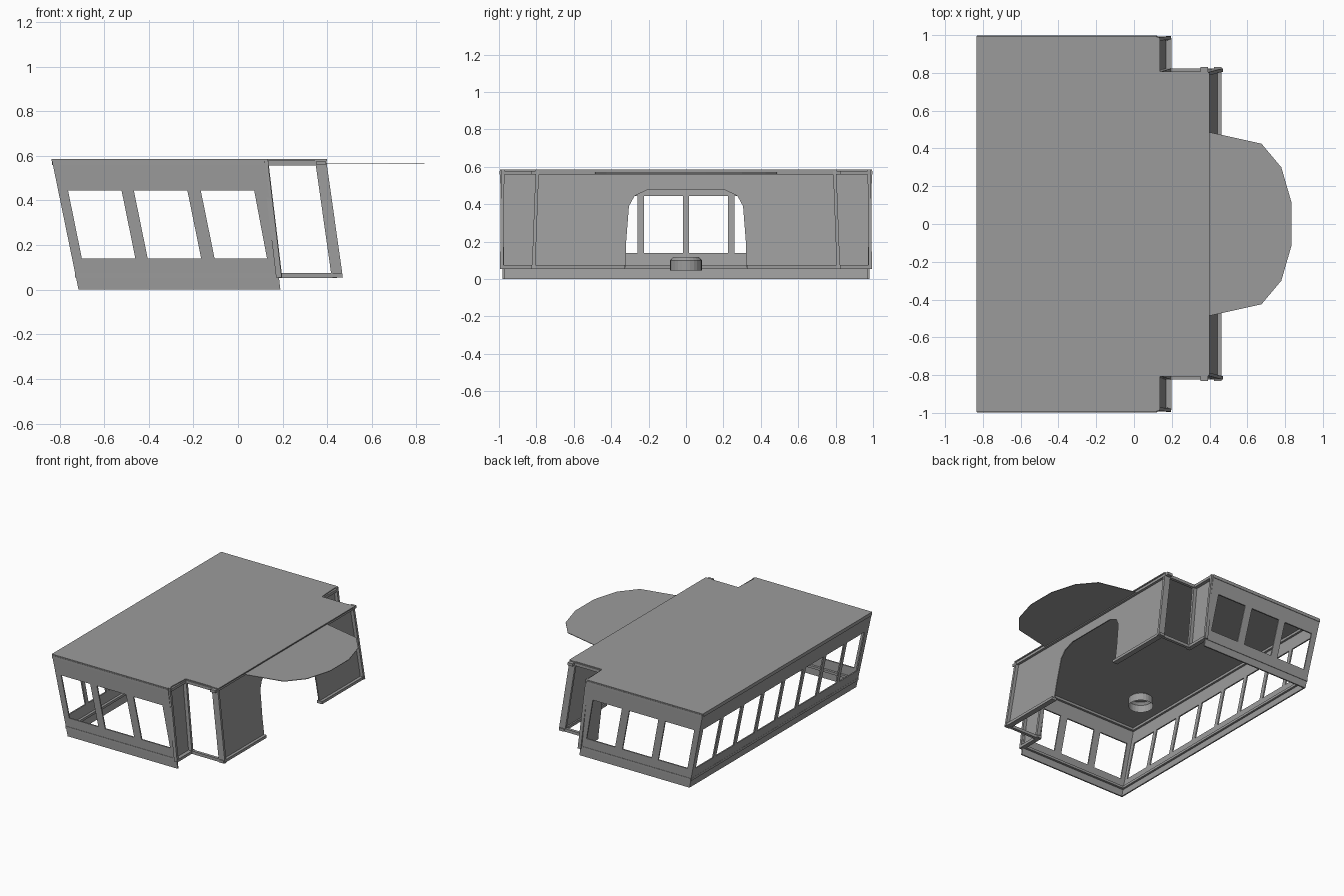
import bpy, bmesh, math
from mathutils import Vector

cube = bpy.data.objects.get("Cube")
if cube:
    bpy.data.objects.remove(cube, do_unlink=True)

# Single painted-metal colour
grey = bpy.data.materials.new("grey_metal")
grey.use_nodes = True
grey.diffuse_color = (0.33, 0.33, 0.33, 1)
grey.node_tree.nodes["Principled BSDF"].inputs["Base Color"].default_value = (0.33, 0.33, 0.33, 1)

TOP, SILL, HEAD, DECK = 0.585, 0.14, 0.445, 0.055


def finish(name, bm):
    bmesh.ops.recalc_face_normals(bm, faces=bm.faces)
    mesh = bpy.data.meshes.new(name)
    bm.to_mesh(mesh)
    bm.free()
    mesh.materials.append(grey)
    obj = bpy.data.objects.new(name, mesh)
    bpy.context.collection.objects.link(obj)
    return obj


def sheet(name, polys, place, push):
    """Thin plate: flat polygons placed in space, given depth along push."""
    bm = bmesh.new()
    for poly in polys:
        front = bm.faces.new([bm.verts.new(place(*p)) for p in poly])
        solid = bmesh.ops.extrude_face_region(bm, geom=[front], use_keep_orig=True)
        moved = [g for g in solid["geom"] if isinstance(g, bmesh.types.BMVert)]
        bmesh.ops.translate(bm, verts=moved, vec=push)
    return finish(name, bm)


def beam(name, a, b, u, v):
    """Straight bar from a to b with section edges u and v."""
    a, b, u, v = map(Vector, (a, b, u, v))
    bm = bmesh.new()
    ends = []
    for p in (a, b):
        ends.append([bm.verts.new(p + u * i / 2 + v * j / 2)
                     for i, j in ((-1, -1), (1, -1), (1, 1), (-1, 1))])
    for end in ends:
        bm.faces.new(end)
    for k in range(4):
        n = (k + 1) % 4
        bm.faces.new((ends[0][k], ends[0][n], ends[1][n], ends[1][k]))
    return finish(name, bm)


# Sloped wall planes as functions of height
def window_x(z):
    return -0.715 - 0.12 * z / TOP


def side_y(z):
    return 0.98 + 0.015 * z / TOP


def stub_x(z):
    return 0.19 - 0.07 * z / TOP


def rear_x(z):
    return 0.445 - 0.075 * (z - DECK) / (TOP - DECK)


def band(a, b, z0, z1):
    return [(a(z0), z0), (b(z0), z0), (b(z1), z1), (a(z1), z1)]


# Roof plate with notched corners
half = [(-0.835, 0.995), (0.12, 0.99), (0.13, 0.8), (0.4, 0.8)]
outline = half + [(x, -y) for x, y in reversed(half)]
sheet("roof", [outline], lambda x, y: (x, y, TOP - 0.008), (0, 0, 0.008))

# Long window wall with eight panes
polys = [band(lambda z: -side_y(z), side_y, 0, SILL),
         band(lambda z: -side_y(z), side_y, HEAD, TOP)]
for i in range(-4, 5):
    c = 0.245 * i * 0.985
    polys.append([(c - 0.017, SILL), (c + 0.017, SILL), (c + 0.017, HEAD), (c - 0.017, HEAD)])
sheet("window_wall", polys, lambda y, z: (window_x(z), y, z), (0.01, 0, 0))


# Side walls with three panes each
def slanted(base):
    return lambda z: base - 0.062 * (z - SILL) / (HEAD - SILL)


side = [band(window_x, stub_x, 0, SILL), band(window_x, stub_x, HEAD, TOP),
        band(window_x, slanted(-0.70), SILL, HEAD),
        band(slanted(-0.46), slanted(-0.405), SILL, HEAD),
        band(slanted(-0.165), slanted(-0.105), SILL, HEAD),
        band(lambda z: slanted(0.13)(z) + 0.015 * (z - SILL), stub_x, SILL, HEAD)]
door = [(0.325, DECK), (0.32, 0.2), (0.305, 0.39), (0.275, 0.445), (0.2, 0.48), (0, 0.48)]

for s, tag in ((1, "back"), (-1, "front")):
    sheet(tag + "_side_wall", side, lambda x, z: (x, s * side_y(z), z), (0, -0.01 * s, 0))

    # Short rear wall beside the notch, and half of the arched doorway wall
    sheet(tag + "_stub_wall", [[(0.8, DECK), (0.98, DECK), (0.985, TOP), (0.8, TOP)]],
          lambda y, z: (stub_x(z) - 0.012, s * y, z), (-0.008, 0, 0))
    sheet(tag + "_door_wall", [[(0, TOP), (0.8, TOP), (0.815, DECK)] + door],
          lambda y, z: (rear_x(z), s * y, z), (-0.008, 0, 0))

    # Slanted corner posts
    for name, fx, y0, y1, w in (("rear_post", rear_x, 0.815, 0.795, 0.05),
                                ("notch_post", stub_x, 0.815, 0.795, 0.03),
                                ("stub_post", stub_x, 0.985, 0.98, 0.025)):
        beam(tag + "_" + name, (fx(DECK), s * y0, DECK), (fx(TOP), s * y1, TOP),
             (w, 0, 0), (0, 0.018, 0))

    # Notch rails, sill rails and roof rails
    for name, z in (("lower", 0.064), ("upper", 0.568)):
        y = 0.812 if z < 0.3 else 0.797
        beam(tag + "_" + name + "_notch_rail", (stub_x(z), s * y, z), (rear_x(z), s * y, z),
             (0, 0.022, 0), (0, 0, 0.022))
        beam(tag + "_" + name + "_stub_rail", (stub_x(z), s * 0.79, z), (stub_x(z), s * 0.985, z),
             (0.03, 0, 0), (0, 0, 0.02))
        inner = 0.325 if z < 0.3 else 0
        beam(tag + "_" + name + "_door_rail", (rear_x(z), s * inner, z), (rear_x(z), s * 0.83, z),
             (0.04, 0, 0), (0, 0, 0.02))
        beam(tag + "_" + name + "_side_rail", (window_x(z), s * (side_y(z) - 0.012), z),
             (stub_x(z), s * (side_y(z) - 0.012), z), (0, 0.03, 0), (0, 0, 0.018))

for name, z in (("lower", 0.064), ("upper", 0.568)):
    beam(name + "_window_rail", (window_x(z) + 0.012, -0.98, z), (window_x(z) + 0.012, 0.98, z),
         (0.03, 0, 0), (0, 0, 0.018))

# Faceted canopy over the doorway
edge = [(0.38, 0.49), (0.45, 0.475), (0.675, 0.425), (0.78, 0.3), (0.835, 0.11)]
canopy = edge + [(x, -y) for x, y in reversed(edge)]
sheet("canopy", [canopy], lambda x, y: (x, y, 0.565), (0, 0, 0.004))

# Round pedestal, open underneath, with a softened top edge
bm = bmesh.new()
rings = []
for r, z in ((0.085, 0.045), (0.085, 0.1), (0.07, 0.117)):
    rings.append([bm.verts.new((-0.06 + r * math.cos(a), r * math.sin(a), z))
                  for a in (math.tau * k / 24 for k in range(24))])
for low, high in zip(rings, rings[1:]):
    for k in range(24):
        n = (k + 1) % 24
        bm.faces.new((low[k], low[n], high[n], high[k]))
bm.faces.new(rings[-1])
finish("pedestal", bm)
